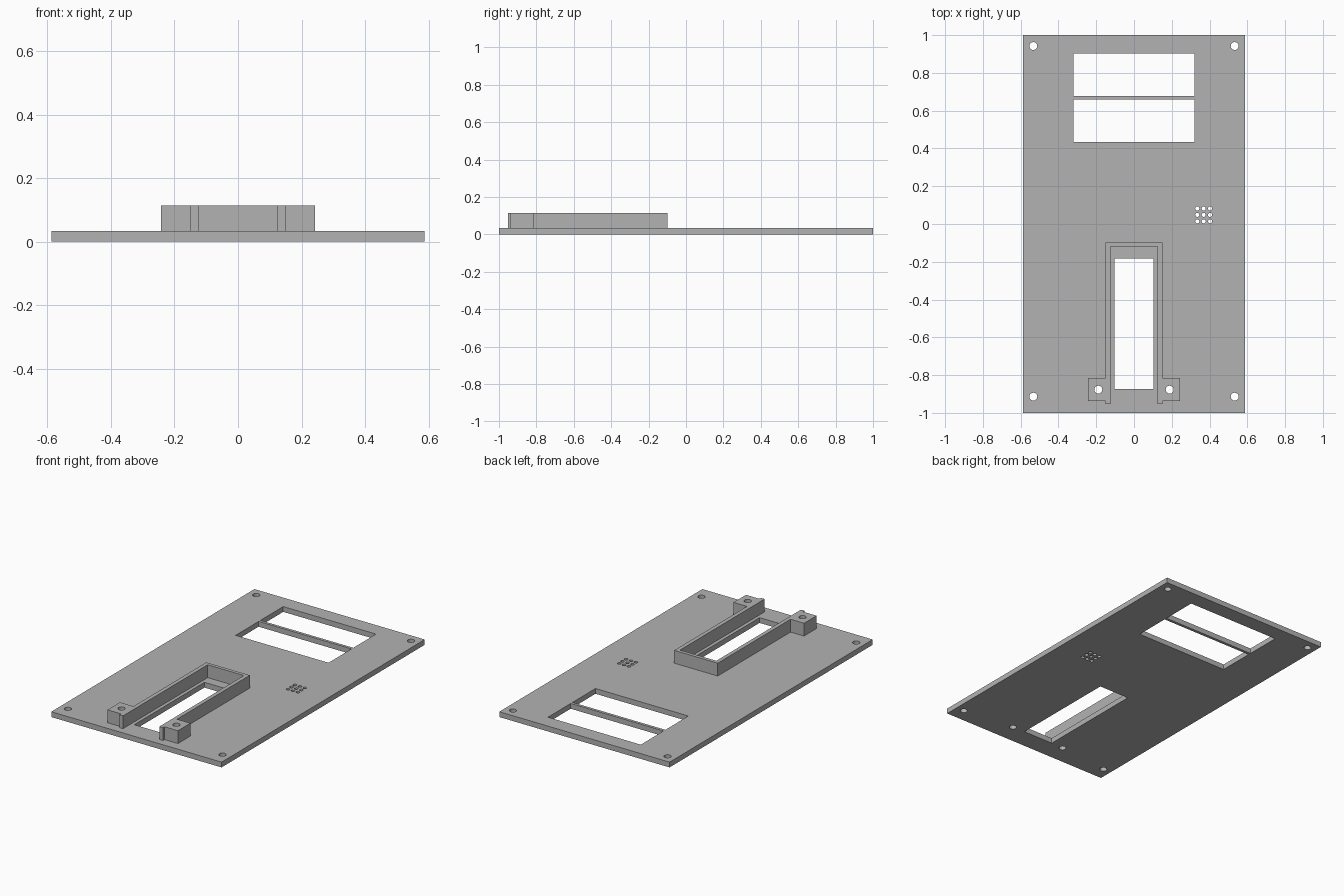
import bpy, bmesh, math

cube = bpy.data.objects.get("Cube")
if cube:
    bpy.data.objects.remove(cube)

PLATE_TOP, FRAME_TOP = 0.033, 0.113

grey = bpy.data.materials.new("light_grey")
grey.use_nodes = True
colour = (0.45, 0.45, 0.45, 1)
grey.diffuse_color = colour
grey.node_tree.nodes["Principled BSDF"].inputs["Base Color"].default_value = colour


def rect(x0, x1, y0, y1):
    return [(x0, y0), (x1, y0), (x1, y1), (x0, y1)]


def circle(x, y, r, sides=24):
    steps = [math.tau * i / sides for i in range(sides)]
    return [(x + r * math.cos(a), y + r * math.sin(a)) for a in steps]


def slab(name, loops, z0, z1):
    """Extrude an outline, with the other loops as through holes."""
    curve = bpy.data.curves.new(name, "CURVE")
    curve.dimensions = "2D"
    curve.fill_mode = "BOTH"
    curve.extrude = (z1 - z0) / 2
    for loop in loops:
        spline = curve.splines.new("POLY")
        spline.points.add(len(loop) - 1)
        for point, (x, y) in zip(spline.points, loop):
            point.co = (x, y, 0, 1)
        spline.use_cyclic_u = True
    helper = bpy.data.objects.new(name + "_outline", curve)
    bpy.context.collection.objects.link(helper)
    graph = bpy.context.evaluated_depsgraph_get()
    mesh = bpy.data.meshes.new_from_object(helper.evaluated_get(graph))
    bpy.data.objects.remove(helper)

    # Weld the caps to the walls and move to height
    bm = bmesh.new()
    bm.from_mesh(mesh)
    bmesh.ops.remove_doubles(bm, verts=bm.verts, dist=0.0001)
    bmesh.ops.recalc_face_normals(bm, faces=bm.faces)
    bmesh.ops.translate(bm, verts=bm.verts, vec=(0, 0, (z0 + z1) / 2))
    for face in bm.faces:
        face.smooth = False
    bm.to_mesh(mesh)
    bm.free()
    mesh.materials.clear()
    mesh.materials.append(grey)
    obj = bpy.data.objects.new(name, mesh)
    bpy.context.collection.objects.link(obj)
    return obj


# Screw holes shared by the plate and the frame lugs
lug_holes = [circle(side * 0.189, -0.877, 0.021) for side in (-1, 1)]

# Panel plate: display windows, card slot, corner holes, speaker grille
plate = [rect(-0.587, 0.587, -1, 1),
         rect(-0.32, 0.32, 0.678, 0.902),
         rect(-0.32, 0.32, 0.434, 0.66),
         rect(-0.104, 0.104, -0.873, -0.182)]
plate += [circle(x, y, 0.021) for x in (-0.533, 0.533) for y in (-0.914, 0.942)]
plate += [circle(0.369 + 0.034 * i, 0.048 + 0.034 * j, 0.011, 16)
          for i in (-1, 0, 1) for j in (-1, 0, 1)]
slab("panel_plate", plate + lug_holes, 0, PLATE_TOP)

# Raised U-shaped frame with a screw lug on each leg
half = [(0.125, -0.12), (0.125, -0.953), (0.15, -0.953), (0.15, -0.938),
        (0.243, -0.938), (0.243, -0.815), (0.15, -0.815), (0.15, -0.098)]
outline = half + [(-x, y) for x, y in reversed(half)]
slab("slot_frame", [outline] + lug_holes, PLATE_TOP, FRAME_TOP)
